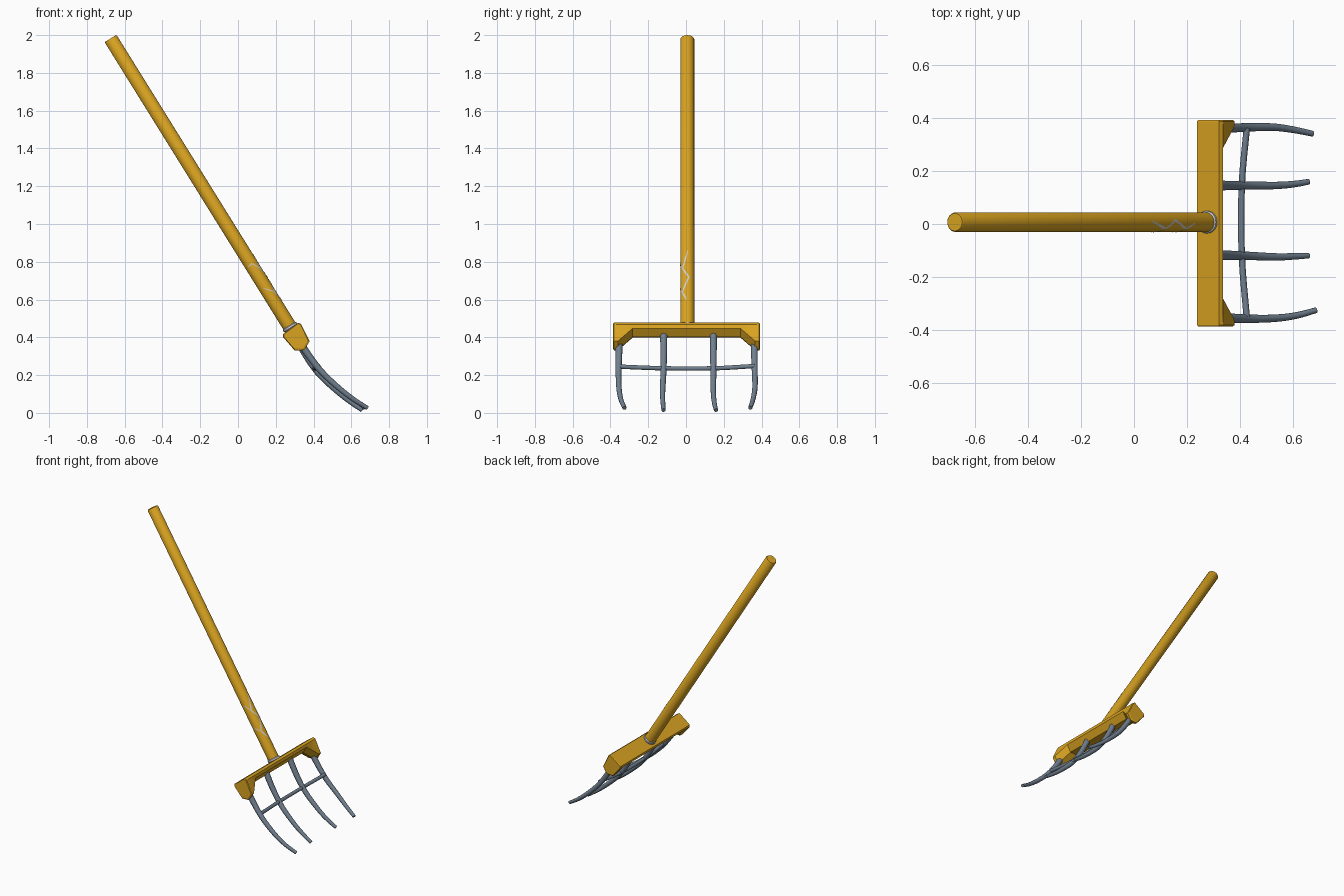
import bpy, bmesh, math
from mathutils import Vector

if "Cube" in bpy.data.objects:
    bpy.data.objects.remove(bpy.data.objects["Cube"])

# Tilted frame: u across the tool (towards +x), v down the handle axis, y sideways
O = Vector((0.28, 0.003, 0.447))
D = Vector((0.528, 0, -0.849)).normalized()
N = Vector((-D.z, 0, D.x))


def P(u, y, v):
    return O + N * u + D * v + Vector((0, y, 0))


def material(name, rgb):
    m = bpy.data.materials.new(name)
    m.diffuse_color = (*rgb, 1)
    m.use_nodes = True
    m.node_tree.nodes["Principled BSDF"].inputs["Base Color"].default_value = m.diffuse_color
    return m


AMBER = material("amber wood", (0.70, 0.37, 0.015))
STEEL = material("slate steel", (0.165, 0.215, 0.275))
PALE = material("pale grey", (0.62, 0.62, 0.63))


def finish(bm, name, mat, angle=35):
    bmesh.ops.recalc_face_normals(bm, faces=bm.faces)
    me = bpy.data.meshes.new(name)
    bm.to_mesh(me)
    bm.free()
    me.materials.append(mat)
    ob = bpy.data.objects.new(name, me)
    bpy.context.collection.objects.link(ob)
    bpy.ops.object.select_all(action='DESELECT')
    ob.select_set(True)
    bpy.context.view_layer.objects.active = ob
    bpy.ops.object.shade_smooth_by_angle(angle=math.radians(angle))
    return ob


def loft(name, rings, mat, angle=35):
    """Skin a list of equal-sized point rings and cap both ends."""
    bm = bmesh.new()
    vs = [[bm.verts.new(p) for p in r] for r in rings]
    n = len(vs[0])
    for a, b in zip(vs, vs[1:]):
        for i in range(n):
            j = (i + 1) % n
            bm.faces.new((a[i], a[j], b[j], b[i]))
    bm.faces.new(vs[0])
    bm.faces.new(vs[-1])
    return finish(bm, name, mat, angle)


def turned(name, profile, mat, sides=24):
    """Round part about the handle axis from (radius, v) pairs."""
    angs = [2 * math.pi * i / sides for i in range(sides)]
    loft(name, [[P(r * math.cos(a), r * math.sin(a) + 0.004, v) for a in angs]
                for r, v in profile], mat)


def tube(name, pts, radii, mat, steps=4, sides=10):
    """Smooth tapered tube through pts (Catmull-Rom)."""
    pts = [Vector(p) for p in pts]
    ext = [2 * pts[0] - pts[1]] + pts + [2 * pts[-1] - pts[-2]]
    path = []
    for k in range(len(pts) - 1):
        a, b, c, d = ext[k:k + 4]
        for s in range(steps):
            t = s / steps
            path.append(0.5 * (2 * b + (c - a) * t + (2 * a - 5 * b + 4 * c - d) * t ** 2
                               + (3 * b - a - 3 * c + d) * t ** 3))
    path.append(pts[-1])
    rings, last = [], len(path) - 1
    for i, p in enumerate(path):
        t = (path[min(i + 1, last)] - path[max(i - 1, 0)]).normalized()
        side = t.cross(Vector((0.6, 0, 0.8)) if abs(t.y) > 0.7 else Vector((0, 1, 0))).normalized()
        up = t.cross(side)
        r = radii[0] + (radii[1] - radii[0]) * i / last
        rings.append([p + r * (side * math.cos(2 * math.pi * q / sides)
                               + up * math.sin(2 * math.pi * q / sides)) for q in range(sides)])
    loft(name, rings, mat, 50)


# Handle and ferrule ring
R = 0.037
turned("handle", [(R - 0.004, -1.808), (R, -1.802), (R, 0.02)], AMBER)
turned("ferrule_ring", [(R, -0.018), (R + 0.005, -0.014), (R + 0.005, -0.004), (R, 0.002)], PALE)


# Head beam: deeper at both ends, shallow in the middle
def section(y, h, k=1.0):
    pts = [(-0.052, 0.004), (0.050, -0.005), (0.058, 0.010), (0.048, h - 0.025),
           (0.0, h), (-0.045, h - 0.025), (-0.059, 0.018)]
    return [P(u * k, y, 0.04 + (v - 0.04) * k) for u, v in pts]


half = [(0.389, 0.130, 0.93), (0.384, 0.135, 1), (0.362, 0.132, 1), (0.285, 0.054, 1)]
loft("head_beam", [section(-y, h, k) for y, h, k in half]
     + [section(y, h, k) for y, h, k in reversed(half)], AMBER, 25)

# Tines: the outer pair curls inwards, the inner pair runs lower
inner = [(0.30, 0.42), (0.36, 0.305), (0.43, 0.205), (0.53, 0.11), (0.60, 0.054), (0.657, 0.014)]
outer = [(0.325, 0.38), (0.37, 0.31), (0.44, 0.22), (0.53, 0.135), (0.61, 0.073), (0.685, 0.026)]
tines = [
    ("outer_tine_left", outer, (-0.355, -0.355, -0.357, -0.355, -0.345, -0.325), 0.0),
    ("inner_tine_left", inner, (-0.118, -0.118, -0.120, -0.124, -0.122, -0.119), 0.0),
    ("inner_tine_right", inner, (0.145, 0.145, 0.145, 0.145, 0.150, 0.159), 0.0),
    ("outer_tine_right", outer, (0.362, 0.362, 0.364, 0.365, 0.355, 0.340), -0.012),
]
for name, prof, ys, shift in tines:
    pts = [(x + shift * i / 5, y, z) for i, ((x, z), y) in enumerate(zip(prof, ys))]
    tube(name, pts, (0.020, 0.011), STEEL)

# Cross bar tying the tines
tube("cross_bar", [(0.425, -0.355, 0.245), (0.406, -0.118, 0.236), (0.406, 0.145, 0.236),
                   (0.425, 0.362, 0.248)], (0.012, 0.012), STEEL)


# Pale zigzag scratches lying on the handle: (height, angle from front towards -y)
def scratch(name, pts, width=0.0045):
    fine = [(a[0] + (b[0] - a[0]) * t / 6, a[1] + (b[1] - a[1]) * t / 6)
            for a, b in zip(pts, pts[1:]) for t in range(6)] + [pts[-1]]
    r = R + 0.0015
    bm = bmesh.new()
    pairs = []
    for i, (z, deg) in enumerate(fine):
        a = math.radians(deg)
        v = (O.z + N.z * r * math.cos(a) - z) / -D.z
        z0, d0 = fine[max(i - 1, 0)]
        z1, d1 = fine[min(i + 1, len(fine) - 1)]
        t = Vector((math.radians(d1 - d0) * r, (z0 - z1) / 0.849)).normalized()
        w = width * min(1, 0.4 + min(i, len(fine) - 1 - i) / 4)
        pair = []
        for s in (-1, 1):
            aa = a - s * t.y * w / r
            pair.append(bm.verts.new(P(r * math.cos(aa), 0.004 - r * math.sin(aa),
                                       v + s * t.x * w)))
        pairs.append(pair)
    for p, q in zip(pairs, pairs[1:]):
        bm.faces.new((p[0], p[1], q[1], q[0]))
    # face outwards from the handle axis
    bm.normal_update()
    me_faces = bm.faces[:]
    flip = []
    for f in me_faces:
        rel = f.calc_center_median() - P(0, 0.004, 0)
        if f.normal.dot(rel - D * rel.dot(D)) < 0:
            flip.append(f)
    bmesh.ops.reverse_faces(bm, faces=flip)
    me = bpy.data.meshes.new(name)
    bm.to_mesh(me)
    bm.free()
    me.materials.append(PALE)
    bpy.context.collection.objects.link(bpy.data.objects.new(name, me))


scratch("main_scratch", [(0.86, -5), (0.765, 40), (0.72, -12), (0.64, 42), (0.60, 5)])
scratch("upper_scratch", [(0.77, 125), (0.79, 80), (0.765, 40)], 0.003)
scratch("lower_scratch", [(0.66, 105), (0.64, 42)], 0.003)
